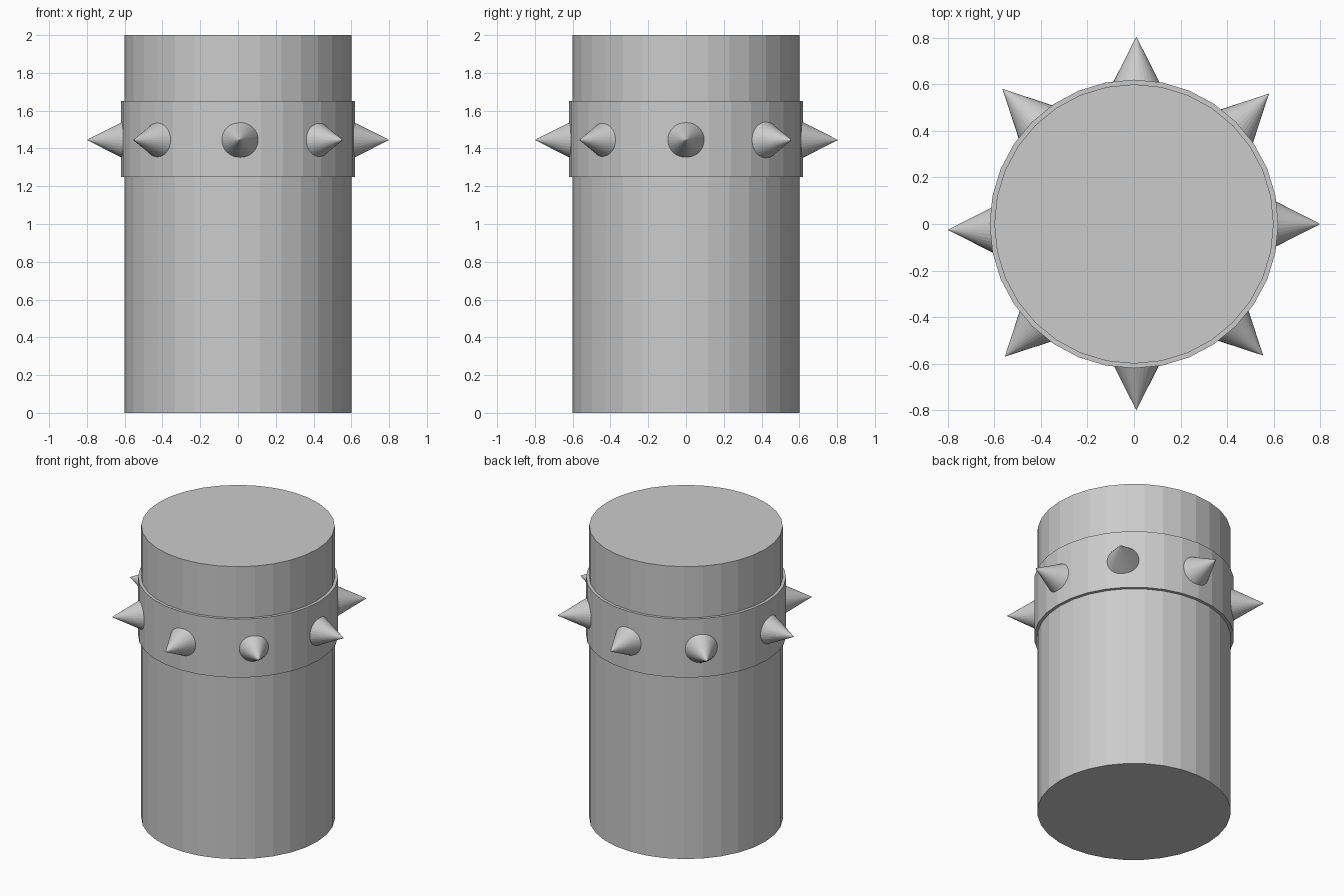
import bpy
from math import pi
from mathutils import Vector

if "Cube" in bpy.data.objects:
    bpy.data.objects.remove(bpy.data.objects["Cube"])

SPIKE_Z = 1.445
SPIKE_LENGTH = 0.26
SPIKE_RADIUS = 0.132


def cylinder(name, radius, z0, z1):
    bpy.ops.mesh.primitive_cylinder_add(
        vertices=32, radius=radius, depth=z1 - z0, location=(0, 0, (z0 + z1) / 2))
    bpy.context.object.name = name


def spike(name, tip, direction):
    # Cone along direction, with its base sunk into the post
    d = Vector(direction).normalized()
    center = Vector((tip[0], tip[1], SPIKE_Z)) - d * SPIKE_LENGTH / 2
    bpy.ops.mesh.primitive_cone_add(
        vertices=32, radius1=SPIKE_RADIUS, radius2=0, depth=SPIKE_LENGTH,
        location=center, rotation=(pi / 2, 0, d.to_2d().angle_signed(Vector((0, -1)))))
    bpy.context.object.name = name


# Post and raised band
cylinder("post", 0.6, 0, 2)
cylinder("band", 0.62, 1.25, 1.65)

# Eight hand-placed spikes around the band: tip position and direction
spikes = [
    ((0.80, 0.0), (1, 0, 0)),
    ((0.58, 0.56), (1, 1, 0)),
    ((0.01, 0.805), (0, 1, 0)),
    ((-0.565, 0.58), (-1, 1, 0)),
    ((-0.80, -0.025), (-1, 0, 0)),
    ((-0.555, -0.57), (-1, -1, 0)),
    ((0.01, -0.80), (0, -1, 0)),
    ((0.555, -0.565), (1, -1, 0)),
]
for i, (tip, direction) in enumerate(spikes):
    spike(f"spike_{i + 1}", tip, direction)
